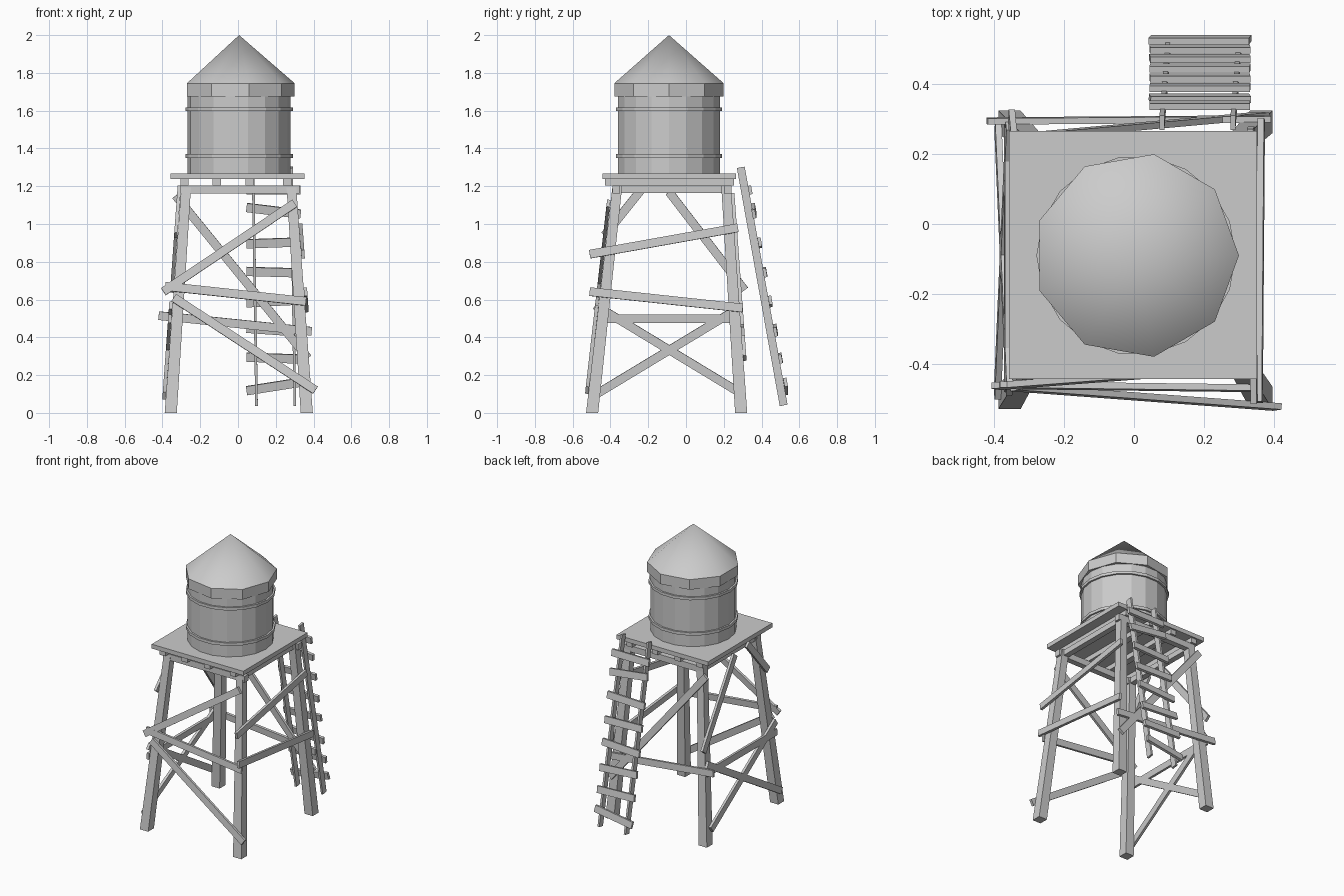
import bpy
from mathutils import Vector, Matrix

if "Cube" in bpy.data.objects:
    bpy.data.objects.remove(bpy.data.objects["Cube"])

CX, CY = 0.006, -0.09   # tank axis


def box(name, lo, hi):
    lo, hi = Vector(lo), Vector(hi)
    bpy.ops.mesh.primitive_cube_add(size=1, location=(lo + hi) / 2)
    ob = bpy.context.object
    ob.name = name
    ob.data.transform(Matrix.Diagonal((*(hi - lo), 1)))
    return ob


def plank(name, p, q, normal, width=0.045, thick=0.018):
    """Flat board from p to q whose broad side faces the normal."""
    p, q = Vector(p), Vector(q)
    d = (q - p).normalized()
    w = Vector(normal).cross(d).normalized()
    n = d.cross(w)
    ob = box(name, (-(q - p).length / 2, -width / 2, -thick / 2),
             ((q - p).length / 2, width / 2, thick / 2))
    m = Matrix((d, w, n)).transposed().to_4x4()
    m.translation = (p + q) / 2
    ob.matrix_world = m
    return ob


def drum(name, r, z0, z1, sides, r_top=None):
    bpy.ops.mesh.primitive_cone_add(
        vertices=sides, radius1=r, radius2=r if r_top is None else r_top,
        depth=z1 - z0, location=(CX, CY, (z0 + z1) / 2), rotation=(0, 0, -1.570796))
    ob = bpy.context.object
    ob.name = name
    return ob


# Tank, hoops and nine-sided roof
drum("tank", 0.273, 1.268, 1.70, 18)
for z in (1.36, 1.607):
    drum("tank_hoop", 0.285, z - 0.01, z + 0.01, 18)
drum("roof_rim", 0.294, 1.675, 1.745, 9)
roof = drum("roof_cone", 0.294, 1.745, 2.0, 9, 0)
bpy.ops.object.shade_smooth_by_angle(angle=1.0)

# Platform, joists and support frame
box("platform", (-0.357, -0.443, 1.238), (0.351, 0.266, 1.268))
for x in (-0.283, -0.113, 0.062, 0.26):
    box("joist", (x - 0.022, -0.43, 1.204), (x + 0.022, 0.255, 1.238))
for y in (-0.37, 0.22):
    box("cross_beam", (-0.305, y - 0.02, 1.162), (0.325, y + 0.02, 1.205))
for x in (-0.275, 0.275):
    box("side_beam", (x - 0.02, -0.38, 1.165), (x + 0.02, 0.24, 1.203))

# Splayed legs with level ends
for sx in (-1, 1):
    for bottom_y, top_y in ((-0.497, -0.363), (0.292, 0.212)):
        leg = box("leg", (-0.032, -0.032, 0), (0.032, 0.032, 1.205))
        leg.location = (0, 0, 0)
        for v in leg.data.vertices:
            top = v.co.z > 0
            s = 0.8 if top else 1.0
            v.co = (v.co.x * s + sx * (0.278 if top else 0.36) + 0.004,
                    v.co.y * s + (top_y if top else bottom_y),
                    1.205 if top else 0)


# Bracing boards: (a, z) to (b, z) along each face, lying on the leaning legs
def front(a, z):
    return (a, -0.537 + 0.114 * z, z)


def back(a, z):
    return (a, 0.332 - 0.073 * z, z)


def left(a, z):
    return (-0.397 + 0.072 * z, a, z)


def right(a, z):
    return (0.404 - 0.072 * z, a, z)


braces = (
    ("front_brace", front, (0, -1, 0.1),
     [(-0.395, 0.642, 0.30, 1.11), (-0.385, 0.67, 0.36, 0.59), (-0.34, 0.61, 0.41, 0.12)]),
    ("back_brace", back, (0, 1, 0.07),
     [(-0.42, 0.515, 0.39, 0.432), (-0.33, 1.15, 0.37, 0.29)]),
    ("right_brace", right, (1, 0, 0.07),
     [(-0.51, 0.84, 0.275, 0.98), (-0.51, 0.642, 0.30, 0.555)]),
    ("left_brace", left, (-1, 0, 0.07),
     [(-0.48, 0.498, 0.29, 0.498), (-0.49, 0.09, 0.28, 0.555), (-0.48, 0.57, 0.28, 0.11),
      (-0.09, 1.17, 0.31, 0.65), (-0.43, 0.94, -0.23, 1.19)]),
)
for name, face, normal, rows in braces:
    for a, za, b, zb in rows:
        plank(name, face(a, za), face(b, zb), normal)

# Leaning ladder with crooked rungs
for x in (0.08, 0.283):
    plank("ladder_rail", (x, 0.29, 1.30), (x + 0.018, 0.517, 0.04), (1, 0, 0), 0.042, 0.014)
rungs = ((1.18, 0), (1.07, -0.035), (0.90, 0.01), (0.745, -0.008),
         (0.59, 0.015), (0.438, -0.02), (0.29, -0.01), (0.14, 0.045))
for z, tilt in rungs:
    y = 0.29 + (1.30 - z) * 0.18 + 0.028
    plank("ladder_rung", (0.045, y, z - tilt / 2), (0.332, y, z + tilt / 2),
          (0, 1, 0.18), 0.047, 0.018)
